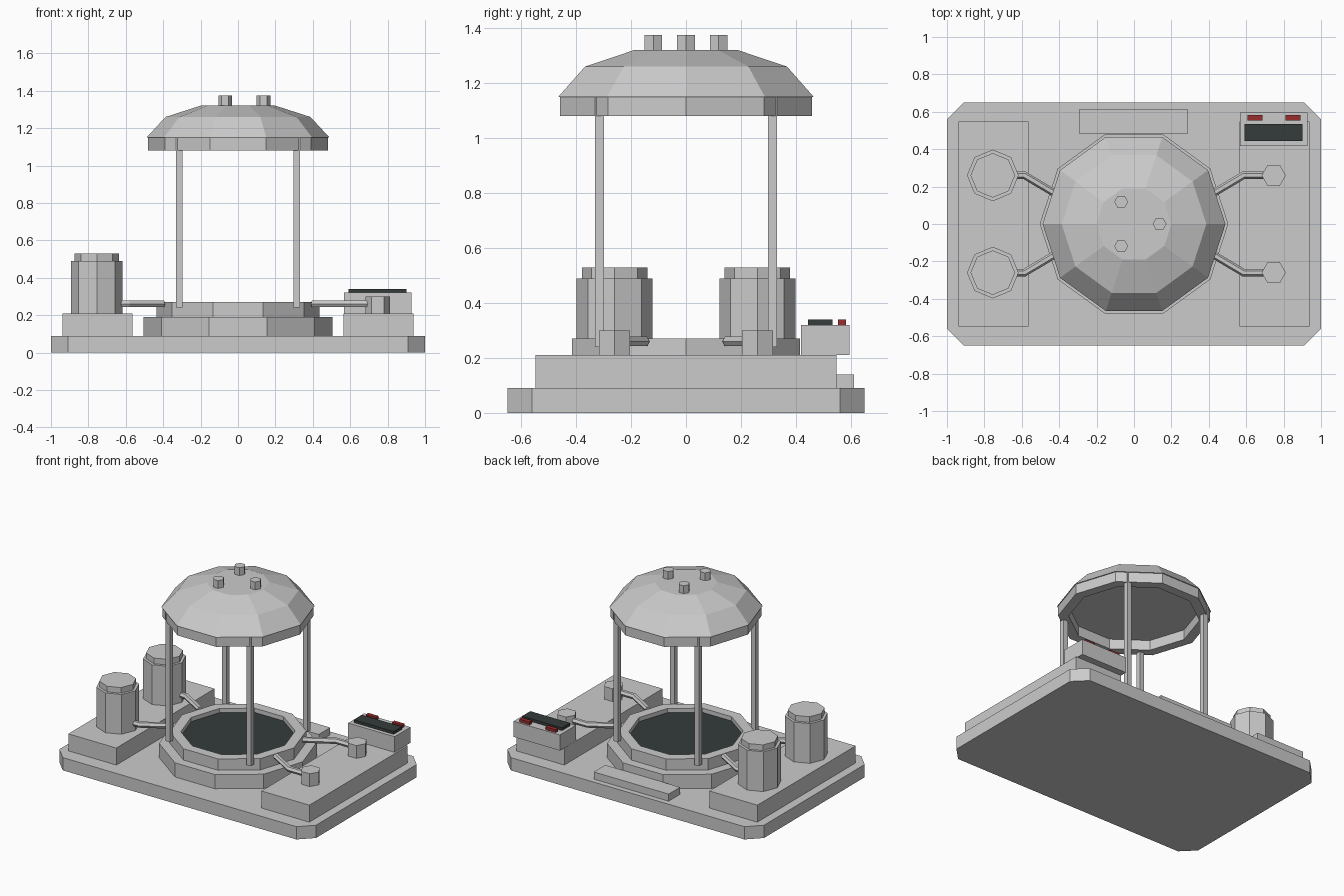
import bpy, bmesh, math
from mathutils import Vector

if "Cube" in bpy.data.objects:
    bpy.data.objects.remove(bpy.data.objects["Cube"])


def material(name, rgb):
    m = bpy.data.materials.new(name)
    m.diffuse_color = (*rgb, 1)
    m.use_nodes = True
    m.node_tree.nodes["Principled BSDF"].inputs["Base Color"].default_value = m.diffuse_color
    return m


GREY = material("light_grey", (0.6, 0.6, 0.6))
DARK = material("dark_slate", (0.035, 0.046, 0.044))
RED = material("red", (0.32, 0.027, 0.027))


def finish(name, bm, mat):
    bmesh.ops.recalc_face_normals(bm, faces=bm.faces)
    me = bpy.data.meshes.new(name)
    bm.to_mesh(me)
    bm.free()
    me.materials.append(mat)
    ob = bpy.data.objects.new(name, me)
    bpy.context.collection.objects.link(ob)
    return ob


def loft(name, rings, mat, closed=False):
    """Skin a list of vertex rings; cap the ends or join them into a loop."""
    bm = bmesh.new()
    vs = [[bm.verts.new(p) for p in r] for r in rings]
    n = len(vs[0])
    pairs = list(zip(vs, vs[1:])) + ([(vs[-1], vs[0])] if closed else [])
    for a, b in pairs:
        for i in range(n):
            j = (i + 1) % n
            bm.faces.new((a[i], a[j], b[j], b[i]))
    if not closed:
        bm.faces.new(vs[0])
        bm.faces.new(vs[-1])
    return finish(name, bm, mat)


def lathe(name, profile, sides, mat, at=(0, 0), closed=False):
    """Faceted turned shape from (radius, z) points."""
    rings = [[(at[0] + r * math.cos(math.tau * i / sides),
               at[1] + r * math.sin(math.tau * i / sides), z)
              for i in range(sides)] for r, z in profile]
    return loft(name, rings, mat, closed)


def box(name, x0, x1, y0, y1, z0, z1, mat=GREY):
    corners = [(x0, y0), (x1, y0), (x1, y1), (x0, y1)]
    return loft(name, [[(x, y, z) for x, y in corners] for z in (z0, z1)], mat)


def pipe(name, pts, r, mat, sides=6):
    """Hexagonal pipe along a level path with mitred bends."""
    pts = [Vector(p) for p in pts]
    rings = []
    for i, p in enumerate(pts):
        a = (p - pts[max(i - 1, 0)]).normalized()
        b = (pts[min(i + 1, len(pts) - 1)] - p).normalized()
        t = (a + b).normalized()
        side = Vector((-t.y, t.x, 0)) / max(t.dot(a), t.dot(b))
        rings.append([p + side * r * math.cos(math.tau * k / sides)
                      + Vector((0, 0, r * math.sin(math.tau * k / sides)))
                      for k in range(sides)])
    return loft(name, rings, mat)


# base plate with clipped corners
outline = [(-1, -0.56), (-0.91, -0.65), (0.91, -0.65), (1, -0.56),
           (1, 0.56), (0.91, 0.65), (-0.91, 0.65), (-1, 0.56)]
loft("base_plate", [[(x, y, z) for x, y in outline] for z in (0, 0.09)], GREY)

# side plinths and rear step
for side, s in (("left", -1), ("right", 1)):
    box(side + "_plinth", s * 0.752 - 0.187, s * 0.752 + 0.187, -0.547, 0.547, 0.09, 0.21)
box("rear_step", -0.293, 0.29, 0.485, 0.612, 0.09, 0.14)

# basin: lower tier, raised rim, dark floor
lathe("basin_tier", [(0.504, 0.09), (0.504, 0.19)], 10, GREY)
lathe("basin_rim", [(0.436, 0.19), (0.436, 0.27), (0.365, 0.27), (0.365, 0.19)],
      10, GREY, closed=True)
lathe("basin_floor", [(0.365, 0.19), (0.365, 0.24)], 10, DARK)

# posts, tanks, valves and pipes
for row, sy in (("front", -1), ("back", 1)):
    for side, sx in (("left", -1), ("right", 1)):
        x, y = sx * 0.315, sy * 0.315
        box(f"{row}_{side}_post", x - 0.017, x + 0.017, y - 0.017, y + 0.017, 0.24, 1.15)
        pipe(f"{row}_{side}_pipe", [(sx * 0.74, sy * 0.26, 0.26), (sx * 0.585, sy * 0.26, 0.26),
                                    (sx * 0.40, sy * 0.15, 0.26)], 0.02, GREY)
    lathe(row + "_tank", [(0.138, 0.21), (0.138, 0.49), (0.119, 0.49), (0.119, 0.53)],
          8, GREY, (-0.755, sy * 0.26))
    lathe(row + "_valve", [(0.065, 0.21), (0.065, 0.30)], 6, GREY, (0.747, sy * 0.26))

# canopy: hanging band, faceted dome, three studs
lathe("canopy_band", [(0.482, 1.08), (0.482, 1.15), (0.415, 1.15), (0.415, 1.08)],
      10, GREY, closed=True)
lathe("canopy_dome", [(0.489, 1.15), (0.387, 1.26), (0.2, 1.32)], 10, GREY)
for i in range(3):
    a = math.tau * i / 3
    lathe(f"canopy_stud_{i + 1}", [(0.037, 1.31), (0.037, 1.375)], 6, GREY,
          (0.137 * math.cos(a), 0.137 * math.sin(a)))

# control box with screen and buttons
box("control_box", 0.566, 0.927, 0.418, 0.595, 0.21, 0.32)
box("control_screen", 0.592, 0.902, 0.444, 0.534, 0.32, 0.34, DARK)
for i, x in enumerate((0.648, 0.851)):
    box(f"control_button_{i + 1}", x - 0.04, x + 0.04, 0.554, 0.582, 0.32, 0.34, RED)
